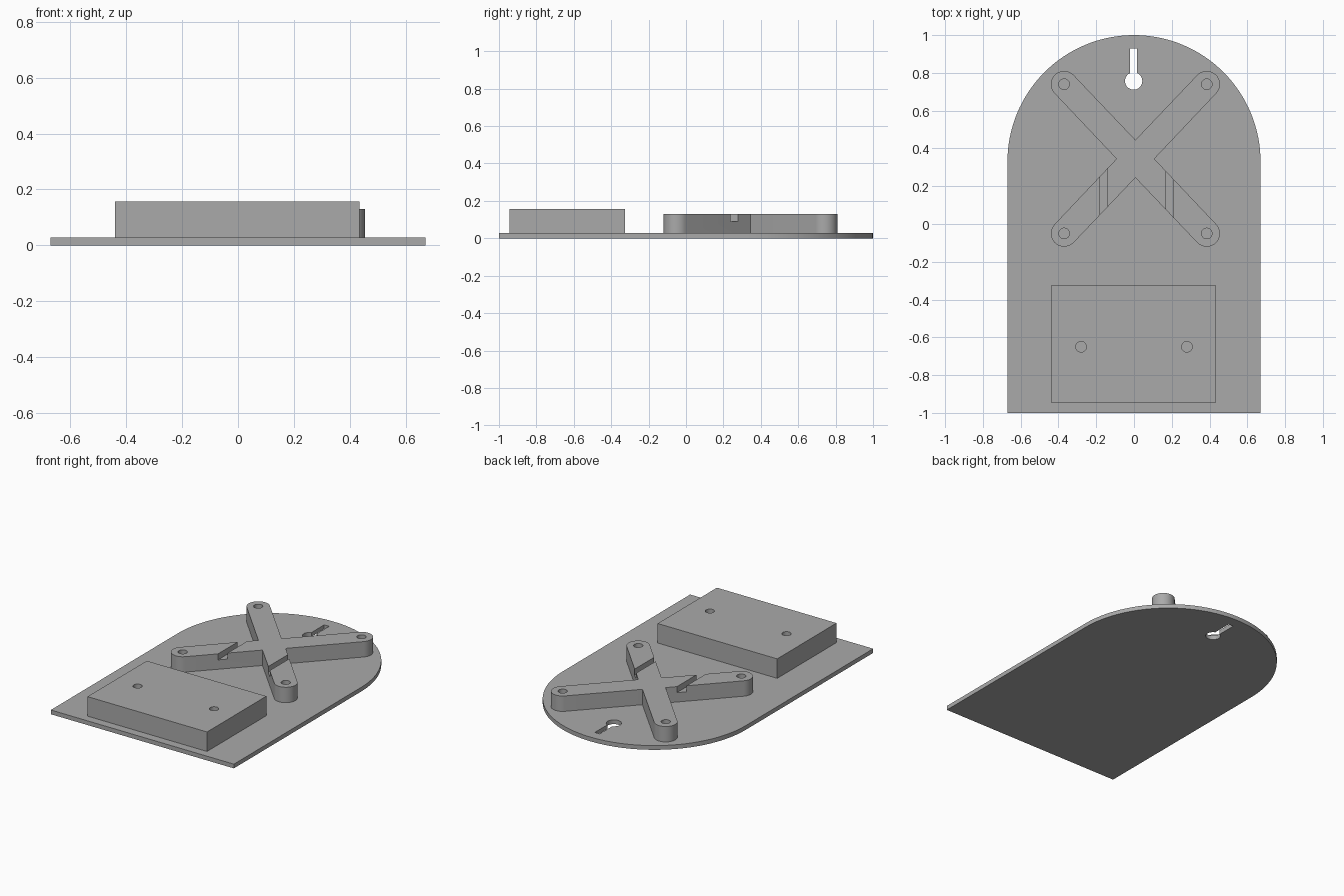
import bpy
import bmesh
from math import pi, sin, cos, atan2
from mathutils import Vector

cube = bpy.data.objects.get("Cube")
if cube:
    bpy.data.objects.remove(cube, do_unlink=True)

grey = bpy.data.materials.new("plain grey")
grey.use_nodes = True
grey.diffuse_color = (0.4, 0.4, 0.4, 1)
grey.node_tree.nodes["Principled BSDF"].inputs["Base Color"].default_value = (0.4, 0.4, 0.4, 1)

PLATE_TOP, CROSS_TOP, BLOCK_TOP = 0.028, 0.13, 0.157


def arc(x, y, r, start, end, steps):
    """Points along a circular arc, counter-clockwise."""
    return [(x + r * cos(start + (end - start) * i / steps),
             y + r * sin(start + (end - start) * i / steps)) for i in range(steps + 1)]


def circle(x, y, r):
    return arc(x, y, r, 0, 2 * pi, 32)[:-1]


def rect(x0, x1, y0, y1):
    return [(x0, y0), (x1, y0), (x1, y1), (x0, y1)]


def prism(name, outline, z0, z1):
    """Extrude a flat outline between two heights."""
    bm = bmesh.new()
    base = bm.faces.new([bm.verts.new((x, y, z0)) for x, y in outline])
    top = bmesh.ops.extrude_face_region(bm, geom=[base])["geom"]
    bmesh.ops.translate(bm, vec=(0, 0, z1 - z0),
                        verts=[v for v in top if isinstance(v, bmesh.types.BMVert)])
    bmesh.ops.recalc_face_normals(bm, faces=bm.faces)
    mesh = bpy.data.meshes.new(name)
    bm.to_mesh(mesh)
    bm.free()
    mesh.materials.append(grey)
    obj = bpy.data.objects.new(name, mesh)
    bpy.context.collection.objects.link(obj)
    return obj


def cut(obj, outline, z0, z1):
    """Subtract an extruded outline from a part."""
    cutter = prism("cutter", outline, z0, z1)
    cutter.hide_render = True
    mod = obj.modifiers.new("cut", "BOOLEAN")
    mod.operation, mod.solver, mod.object = "DIFFERENCE", "EXACT", cutter
    bpy.context.view_layer.objects.active = obj
    bpy.ops.object.modifier_apply(modifier=mod.name)
    bpy.data.objects.remove(cutter, do_unlink=True)


# Arched back plate with a keyhole for hanging
plate = prism("back_plate", [(-0.67, -1), (0.67, -1)] + arc(0, 0.33, 0.67, 0, pi, 64), 0, PLATE_TOP)
keyhole = arc(-0.002, 0.757, 0.046, pi / 2 + 0.4, 2 * pi + pi / 2 - 0.4, 28)
keyhole += [(0.016, 0.93), (-0.02, 0.93)]
cut(plate, keyhole, -0.1, 0.1)

# X-shaped bracket with rounded arm ends
centre = Vector((0.0075, 0.345))
ends = [Vector((0.385, 0.74)), Vector((-0.37, 0.74)), Vector((-0.37, -0.05)), Vector((0.385, -0.05))]
corners = [(0, 0.1), (-0.1, 0), (0, -0.1), (0.1, 0)]
outline = []
for end, corner in zip(ends, corners):
    angle = atan2(end.y - centre.y, end.x - centre.x)
    outline += arc(end.x, end.y, 0.07, angle - pi / 2, angle + pi / 2, 20)
    outline.append(tuple(centre + Vector(corner)))
bracket = prism("cross_bracket", outline, PLATE_TOP, CROSS_TOP)
for end in ends:
    cut(bracket, circle(end.x, end.y, 0.028), PLATE_TOP + 0.002, 0.2)

# Shallow slots across the two lower arms
for x in (-0.16, 0.19):
    cut(bracket, rect(x - 0.02, x + 0.02, -0.02, 0.32), 0.09, 0.2)

# Rectangular block with two screw holes
block = prism("mounting_block", rect(-0.44, 0.435, -0.945, -0.325), PLATE_TOP, BLOCK_TOP)
for x in (-0.28, 0.28):
    cut(block, circle(x, -0.65, 0.028), PLATE_TOP + 0.002, 0.2)

# Smooth the curved walls, keep edges sharp
bpy.ops.object.select_all(action="DESELECT")
for obj in (plate, bracket, block):
    obj.select_set(True)
bpy.context.view_layer.objects.active = plate
bpy.ops.object.shade_smooth_by_angle(angle=pi / 6)
